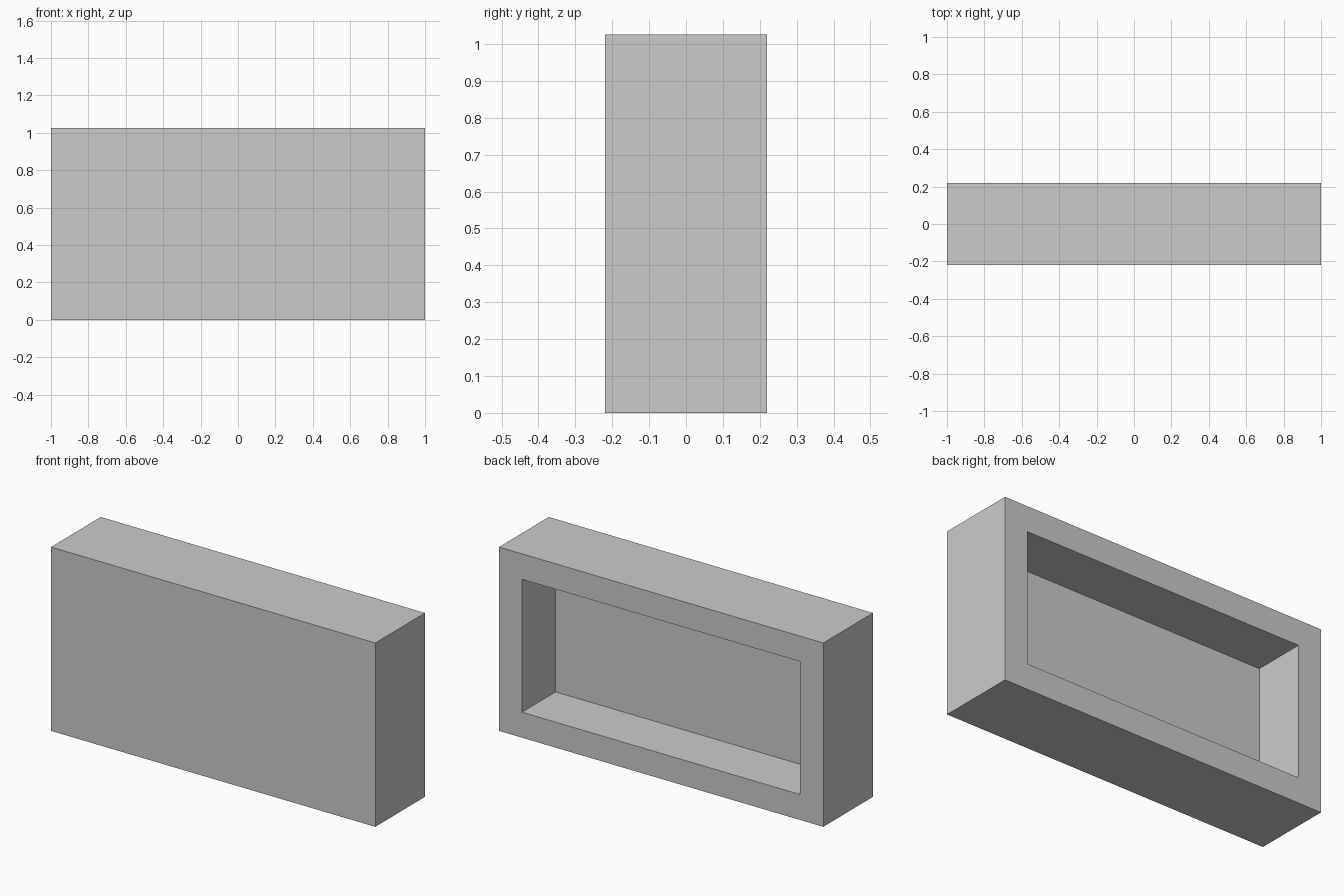
import bpy, bmesh
from mathutils import Matrix

if "Cube" in bpy.data.objects:
    bpy.data.objects.remove(bpy.data.objects["Cube"])

W, D, H = 2.0, 0.438, 1.025
WALL = 0.142

bm = bmesh.new()

# Solid block standing on the ground
bmesh.ops.create_cube(bm, size=1.0, matrix=Matrix.Translation((0, 0, H / 2)) @ Matrix.Diagonal((W, D, H, 1)))
bm.normal_update()

# Rectangular recess in the back face, leaving an even wall all round
back = max(bm.faces, key=lambda f: f.normal.y)
bmesh.ops.inset_region(bm, faces=[back], thickness=WALL, use_even_offset=True)
floor = bmesh.ops.extrude_discrete_faces(bm, faces=[back])["faces"][0]
bmesh.ops.translate(bm, verts=floor.verts, vec=(0, -(D - WALL), 0))
bmesh.ops.recalc_face_normals(bm, faces=bm.faces)

mesh = bpy.data.meshes.new("open_back_box")
bm.to_mesh(mesh)
bm.free()
box = bpy.data.objects.new("open_back_box", mesh)
bpy.context.collection.objects.link(box)
